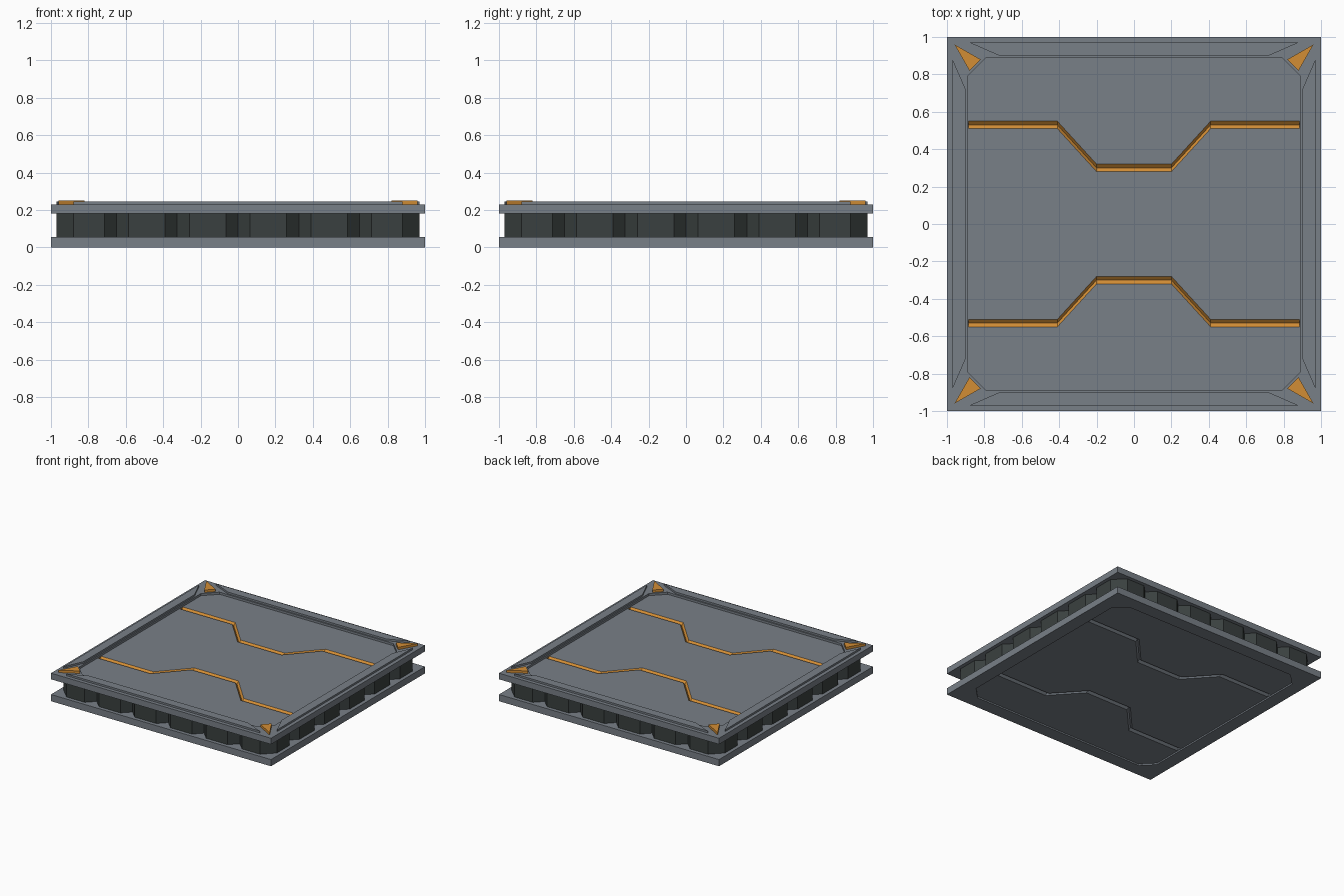
import bpy, bmesh

if "Cube" in bpy.data.objects:
    bpy.data.objects.remove(bpy.data.objects["Cube"])


def material(name, rgb):
    m = bpy.data.materials.new(name)
    m.diffuse_color = (*rgb, 1)
    m.use_nodes = True
    m.node_tree.nodes["Principled BSDF"].inputs["Base Color"].default_value = m.diffuse_color
    return m


GREY = material("steel grey", (0.19, 0.215, 0.245))
ORANGE = material("amber orange", (0.65, 0.27, 0.036))
DARK = material("dark core", (0.042, 0.051, 0.050))


def finish(bm, name, mats, index=0):
    bmesh.ops.recalc_face_normals(bm, faces=bm.faces)
    for f in bm.faces:
        f.material_index = index
    me = bpy.data.meshes.new(name)
    bm.to_mesh(me)
    bm.free()
    for m in mats:
        me.materials.append(m)
    ob = bpy.data.objects.new(name, me)
    bpy.context.collection.objects.link(ob)
    return ob


def prism(name, pts, z0, z1, mats, index=0):
    bm = bmesh.new()
    lo = [bm.verts.new((x, y, z0)) for x, y in pts]
    hi = [bm.verts.new((x, y, z1)) for x, y in pts]
    bm.faces.new(lo)
    bm.faces.new(hi)
    n = len(pts)
    for i in range(n):
        j = (i + 1) % n
        bm.faces.new((lo[i], lo[j], hi[j], hi[i]))
    return finish(bm, name, mats, index)


def groove_cutter(sy, z, depth, index):
    # V section swept along the zigzag; depth is signed towards the material
    path = [(-0.885, 0.53), (-0.41, 0.53), (-0.20, 0.30),
            (0.20, 0.30), (0.41, 0.53), (0.885, 0.53)]
    section = [(-0.04, -depth), (0.04, -depth), (0, depth)]
    bm = bmesh.new()
    rings = [[bm.verts.new((x, sy * y + dy, z + dz)) for dy, dz in section] for x, y in path]
    for a, b in zip(rings, rings[1:]):
        for i in range(3):
            j = (i + 1) % 3
            bm.faces.new((a[i], a[j], b[j], b[i]))
    bm.faces.new(rings[0])
    bm.faces.new(rings[-1])
    return finish(bm, "groove_cutter", [GREY, ORANGE], index)


def cut(ob, cutter):
    mod = ob.modifiers.new("cut", 'BOOLEAN')
    mod.operation = 'DIFFERENCE'
    mod.solver = 'EXACT'
    mod.object = cutter
    bpy.context.view_layer.objects.active = ob
    bpy.ops.object.modifier_apply(modifier=mod.name)
    bpy.data.objects.remove(cutter)


def rotated(pts, k):
    for _ in range(k):
        pts = [(-y, x) for x, y in pts]
    return pts


SQUARE = [(-1, -1), (1, -1), (1, 1), (-1, 1)]
OCTAGON = [p for k in range(4) for p in rotated([(-0.79, -0.89), (0.79, -0.89)], k)]

# Top plate with recessed octagon panel and orange V grooves
top = prism("top_plate", SQUARE, 0.18, 0.23, [GREY, ORANGE])
cut(top, prism("panel_cutter", OCTAGON, 0.212, 0.30, [GREY, ORANGE]))
for s in (-1, 1):
    cut(top, groove_cutter(s, 0.212, -0.018, 1))

# Bottom plate with the same panel underneath, all grey
bottom = prism("bottom_plate", SQUARE, 0, 0.055, [GREY, ORANGE])
cut(bottom, prism("panel_cutter", OCTAGON, -0.1, 0.012, [GREY, ORANGE]))
for s in (-1, 1):
    cut(bottom, groove_cutter(s, 0.012, 0.018, 0))

# Core: square with cut corners and five V notches per side
side = [(-0.88, -0.97)]
for i in range(-2, 3):
    c = i * 0.325
    side += [(c - 0.065, -0.97), (c, -0.905), (c + 0.065, -0.97)]
side.append((0.88, -0.97))
prism("notched_core", [p for k in range(4) for p in rotated(side, k)], 0.055, 0.18, [DARK])

# Raised border strips and corner markers
for k in range(4):
    strip = [(-0.88, -0.97), (0.88, -0.97), (0.72, -0.9), (-0.72, -0.9)]
    prism("border_strip", rotated(strip, k), 0.23, 0.245, [GREY])
    marker = [(-0.96, -0.96), (-0.82, -0.88), (-0.88, -0.82)]
    prism("corner_marker", rotated(marker, k), 0.23, 0.25, [ORANGE])
